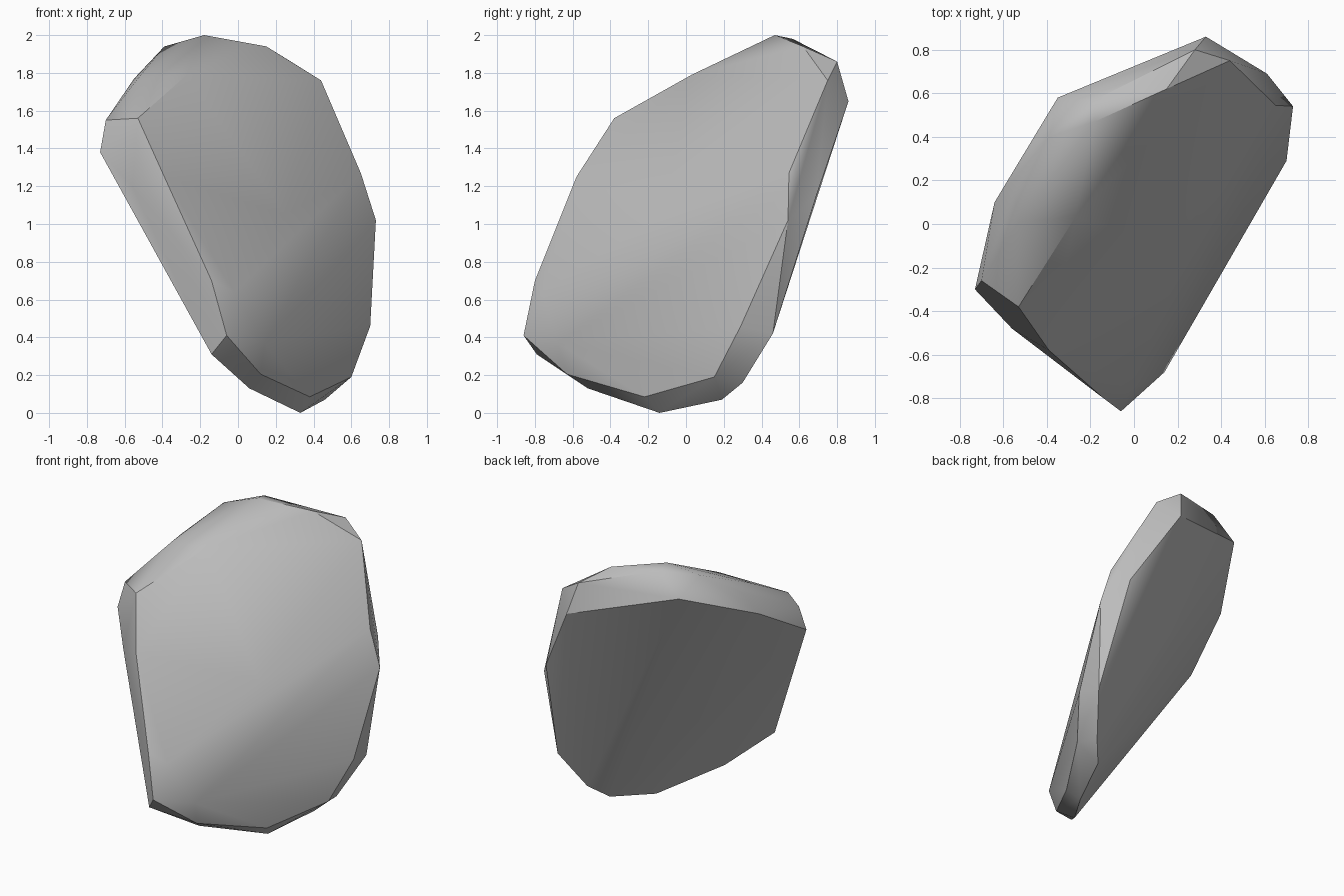
import bpy, bmesh

if "Cube" in bpy.data.objects:
    bpy.data.objects.remove(bpy.data.objects["Cube"])

# Corner points of a chipped, tilted stone slab
front_rim = [(-.06, -.86, .41), (-.14, -.80, .70), (-.39, -.58, 1.25), (-.53, -.38, 1.56),
             (-.27, .03, 1.79), (.15, .62, 1.94), (.44, .75, 1.76), (.65, .545, 1.27),
             (.73, .54, 1.02), (.70, .29, .46), (.60, .15, .19), (.38, -.22, .085), (.12, -.63, .205)]
front_bulge = [(-.02, -.76, .64), (.14, -.68, .37), (.25, -.12, 1.05)]
top_chips = [(-.18, .47, 2.0), (-.39, .40, 1.94), (-.19, .565, 1.98), (.28, .80, 1.86),
             (-.55, .16, 1.77), (-.53, .01, 1.77), (-.70, -.26, 1.55)]
back_rim = [(.33, .86, 1.65), (-.35, .58, 1.83), (-.64, .10, 1.62), (-.73, -.30, 1.38),
            (-.56, -.48, 1.20), (-.14, -.79, .31), (.06, -.52, .13), (.33, -.14, 0),
            (.46, .19, .07), (.56, .30, .16), (.68, .46, .42), (.61, .69, 1.15)]

# Solid shell around the corners
bm = bmesh.new()
for p in front_rim + front_bulge + top_chips + back_rim:
    bm.verts.new(p)
res = bmesh.ops.convex_hull(bm, input=bm.verts)
bmesh.ops.delete(bm, geom=[v for v in bm.verts if not v.link_faces], context='VERTS')
bmesh.ops.recalc_face_normals(bm, faces=bm.faces)
mesh = bpy.data.meshes.new("rock_slab")
bm.to_mesh(mesh)
bm.free()

rock = bpy.data.objects.new("rock_slab", mesh)
bpy.context.collection.objects.link(rock)

# Stone grey
grey = bpy.data.materials.new("stone_grey")
grey.diffuse_color = (.5, .5, .5, 1)
grey.use_nodes = True
grey.node_tree.nodes["Principled BSDF"].inputs["Base Color"].default_value = grey.diffuse_color
mesh.materials.append(grey)

# Soft faces with crisp rim edges
bpy.context.view_layer.objects.active = rock
rock.select_set(True)
bpy.ops.object.shade_smooth_by_angle(angle=0.56)
